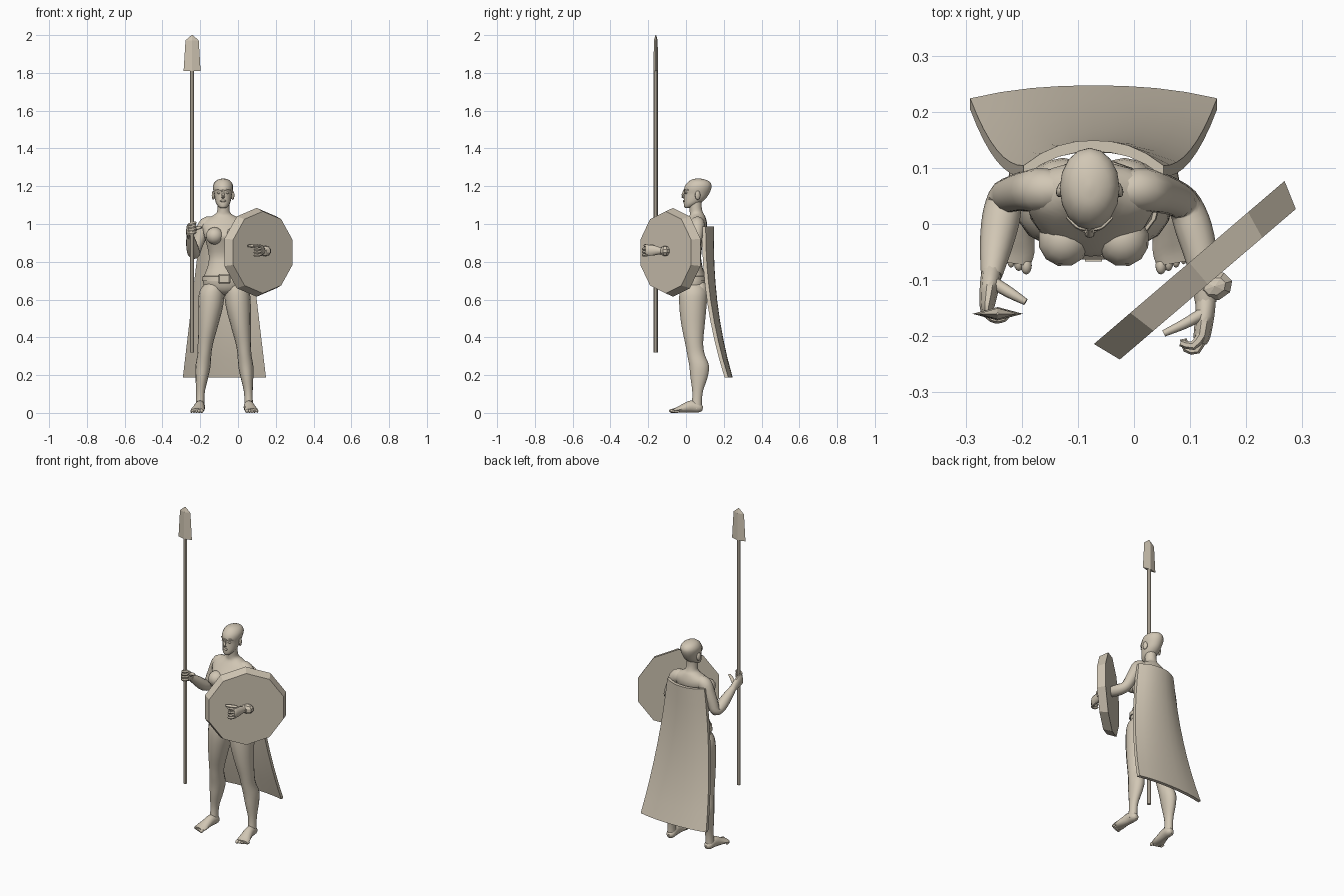
import bpy, bmesh, math
from mathutils import Vector, Matrix

CX = -0.072  # body centre line

# one warm stone colour for the whole figure
STONE = bpy.data.materials.new("stone")
STONE.diffuse_color = (0.64, 0.57, 0.46, 1)


def finish(name, bm, angle=None):
    bmesh.ops.recalc_face_normals(bm, faces=bm.faces)
    me = bpy.data.meshes.new(name)
    bm.to_mesh(me)
    bm.free()
    me.materials.append(STONE)
    if angle:
        me.shade_smooth()
        me.set_sharp_from_angle(angle=math.radians(angle))
    ob = bpy.data.objects.new(name, me)
    bpy.context.collection.objects.link(ob)
    return ob


def dense(rows, k=3):
    """Catmull-Rom resampling of key rows."""
    out = []
    for i in range(len(rows) - 1):
        p = [rows[max(0, min(len(rows) - 1, i + j))] for j in (-1, 0, 1, 2)]
        for s in range(k):
            t = s / k
            out.append([0.5 * (2*b + (c-a)*t + (2*a-5*b+4*c-d)*t*t + (3*b-a-3*c+d)*t**3)
                        for a, b, c, d in zip(*p)])
    return out + [list(rows[-1])]


def loft(name, rings, n=14, angle=50):
    """Skin a list of (centre, u axis, v axis) ellipses."""
    bm = bmesh.new()
    loops = []
    for c, u, v in rings:
        a = [2 * math.pi * i / n for i in range(n)]
        loops.append([bm.verts.new(c + u * math.cos(q) + v * math.sin(q)) for q in a])
    for A, B in zip(loops, loops[1:]):
        for i in range(n):
            j = (i + 1) % n
            bm.faces.new((A[i], A[j], B[j], B[i]))
    bm.faces.new(loops[0])
    bm.faces.new(loops[-1])
    return finish(name, bm, angle)


def stack(name, rows, n=16, k=3):
    """Horizontal slices: z, centre x, half width, front y, back y."""
    return loft(name, [(Vector((x, (f + b) / 2, z)), Vector((w, 0, 0)), Vector((0, (b - f) / 2, 0)))
                       for z, x, w, f, b in dense(rows, k)], n)


def limb(name, rows, n=10, k=3):
    """Tube along a path: x, y, z, width radius, height radius."""
    rows = dense(rows, k)
    pts = [Vector(r[:3]) for r in rows]
    rings = []
    for i, r in enumerate(rows):
        t = (pts[min(i + 1, len(pts) - 1)] - pts[max(i - 1, 0)]).normalized()
        u = t.cross(Vector((0, 0, 1))).normalized()
        rings.append((pts[i], u * r[3], t.cross(u) * r[4]))
    return loft(name, rings, n)


def ball(name, loc, scale, rot=0, n=12, angle=60):
    bm = bmesh.new()
    bmesh.ops.create_uvsphere(bm, u_segments=n, v_segments=n * 2 // 3, radius=1)
    m = Matrix.Translation(loc) @ Matrix.Rotation(rot, 4, 'Z') @ Matrix.Diagonal((*scale, 1))
    bmesh.ops.transform(bm, matrix=m, verts=bm.verts)
    return finish(name, bm, angle)


def box(name, loc, size, bevel=0):
    bm = bmesh.new()
    bmesh.ops.create_cube(bm, size=1, matrix=Matrix.Translation(loc) @ Matrix.Diagonal((*size, 1)))
    if bevel:
        bmesh.ops.bevel(bm, geom=bm.edges[:], offset=bevel, segments=1, affect='EDGES')
    return finish(name, bm)


def drum(name, loc, axis, r1, r2, depth, n, turn=0):
    bm = bmesh.new()
    q = Vector(axis).to_track_quat('Z', 'Y').to_matrix().to_4x4()
    bmesh.ops.create_cone(bm, cap_ends=True, segments=n, radius1=r1, radius2=r2, depth=depth,
                          matrix=Matrix.Translation(loc) @ q @ Matrix.Rotation(turn, 4, 'Z'))
    return finish(name, bm, 30)


# torso and neck
stack("torso", [
    (.625, CX, .04, .01, .08), (.65, CX, .10, -.025, .108), (.71, CX, .112, -.043, .108),
    (.77, CX, .09, -.03, .088), (.83, CX - .002, .08, -.022, .08), (.90, CX - .004, .092, -.045, .09),
    (.935, CX - .005, .101, -.058, .1), (.965, CX - .005, .110, -.042, .108),
    (.995, CX - .005, .117, -.018, .112), (1.02, CX - .005, .105, .002, .108),
    (1.043, CX - .005, .06, .018, .1), (1.06, CX - .005, .036, .02, .09),
    (1.09, CX - .005, .032, .018, .083), (1.14, CX - .005, .032, .015, .085)], 20)
for s, side in ((-1, "right"), (1, "left")):
    ball(side + "_breast", (CX + s * .052, -.028, .937), (.047, .048, .046), s * .25)
    ball(side + "_buttock", (CX + s * .055, .075, .64), (.055, .043, .06))

# head with nose, lips, brows, eyes and ears
HX = CX - .007
stack("head", [
    (1.084, HX, .012, -.004, .02), (1.092, HX, .024, -.010, .04), (1.11, HX, .037, -.012, .075),
    (1.135, HX, .044, -.011, .105), (1.16, HX, .048, -.009, .122), (1.185, HX, .053, -.010, .133),
    (1.207, HX, .052, -.002, .135), (1.226, HX, .041, .015, .122), (1.237, HX, .022, .035, .095),
    (1.241, HX, .003, .06, .07)], 16)
limb("nose", [(HX, -.007, 1.183, .005, .004), (HX, -.014, 1.163, .006, .006), (HX, -.019, 1.145, .009, .006),
              (HX, -.008, 1.138, .007, .003)], 8)
ball("lips", (HX, -.010, 1.122), (.016, .007, .006))
for s, side in ((-1, "right"), (1, "left")):
    ball(side + "_eye", (HX + s * .021, .001, 1.165), (.010, .007, .006))
    limb(side + "_brow", [(HX + s * .008, -.009, 1.176, .004, .004), (HX + s * .022, -.005, 1.182, .004, .004),
                          (HX + s * .040, .012, 1.180, .003, .003)], 6)
    ball(side + "_ear", (HX + s * .051, .062, 1.152), (.008, .015, .024), s * .35)

# legs and bare feet
leg = [(.69, .05, .05, -.02, .09), (.64, .066, .067, -.036, .113), (.56, .074, .066, -.037, .11),
       (.46, .087, .053, -.025, .10), (.37, .100, .041, -.006, .092), (.31, .106, .037, .005, .1),
       (.25, .113, .040, .016, .123), (.19, .119, .034, .022, .116), (.12, .126, .024, .032, .092),
       (.07, .128, .022, .032, .085), (.02, .129, .024, .025, .085)]
foot = [(.126, .088, .022, .012, .012), (.127, .07, .026, .025, .024), (.130, .03, .034, .027, .032),
        (.136, -.01, .025, .031, .024), (.142, -.045, .016, .037, .015), (.146, -.068, .012, .034, .011)]
for s, side in ((-1, "right"), (1, "left")):
    stack(side + "_leg", [(z, CX + s * d, w, f, b) for z, d, w, f, b in leg], 14)
    limb(side + "_foot", [(CX + s * d, y, z, w, h) for d, y, z, w, h in foot], 12)
    for i in range(5):
        d, r = .120 + i * .0135, .011 - i * .0012
        ball(f"{side}_toe_{i + 1}", (CX + s * d, -.074 + i * .006, r), (r * .9, .016, r))

# arms
limb("right_arm", [
    (-.135, .06, 1.0, .035, .04), (-.168, .06, .995, .04, .041), (-.195, .058, .945, .036, .035),
    (-.218, .053, .885, .032, .031), (-.230, .045, .845, .031, .028), (-.237, .01, .855, .034, .032),
    (-.246, -.04, .895, .029, .029), (-.254, -.092, .937, .019, .019)], 12)
limb("left_arm", [
    (-.02, .06, 1.0, .035, .04), (.017, .06, .995, .04, .041), (.047, .055, .945, .036, .035),
    (.075, .045, .885, .032, .031), (.092, .03, .855, .031, .029), (.107, -.01, .85, .033, .032),
    (.122, -.07, .855, .028, .027), (.128, -.14, .858, .019, .018)], 12)

# right hand wrapped round the spear
SX, SY = -.243, -.158
limb("right_palm", [(-.254, -.085, .932, .018, .019), (-.258, -.115, .952, .017, .030),
                    (-.262, -.148, .968, .013, .034), (-.262, -.16, .972, .009, .03)], 10)
for i in range(4):
    z = .945 + i * .0165
    limb(f"right_finger_{i + 1}", [(SX + .017 * math.cos(a), SY + .012 * math.sin(a), z + .003 * j, .0075, .0085)
                                   for j, a in enumerate((2.9, 3.7, 4.5, 5.4, 6.3))], 6, 2)
limb("right_thumb", [(-.25, -.105, .955, .011, .011), (-.222, -.122, .975, .010, .010),
                     (-.193, -.139, .982, .006, .006)], 8)

# left hand reaching out in front of the shield
limb("left_palm", [(.128, -.135, .858, .018, .018), (.126, -.165, .86, .017, .027),
                   (.121, -.20, .86, .015, .030), (.118, -.212, .86, .011, .026)], 10)
for i in range(3):
    z = .838 + i * .016
    limb(f"left_finger_{i + 1}", [(.122, -.203, z, .0085, .0085), (.112, -.224, z - .002, .008, .008),
                                  (.094, -.222, z - .004, .0075, .0075), (.088, -.205, z - .004, .006, .006)], 6, 2)
limb("left_index_finger", [(.12, -.2, .882, .009, .009), (.105, -.217, .886, .008, .008),
                           (.083, -.212, .884, .006, .006)], 6, 2)
limb("left_thumb", [(.122, -.16, .872, .011, .011), (.09, -.178, .883, .009, .009),
                    (.053, -.195, .884, .006, .006)], 8)

# faceted knob on the forearm
ball("bracer_knob", (.144, -.111, .857), (.034, .027, .028), .3, 8, None)

# ten-sided round shield with a tapered rim
drum("shield", (.115, -.088, .85), (.65, -.76, 0), .235, .217, .051, 10)

# spear
drum("spear_shaft", (SX, -.160, 1.07), (0, 0, 1), .011, .011, 1.5, 8)
loft("spear_head", [(Vector((SX, -.160, z)), Vector((w, 0, 0)), Vector((0, d, 0)))
                    for z, w, d in ((1.81, .045, .012), (1.972, .035, .010), (2.0, .003, .002))], 4, None)

# belt with buckle
loft("belt", [(Vector((CX, .034, z)), Vector((w, 0, 0)), Vector((0, w * .69, 0)))
              for z, w in ((.698, .112), (.699, .118), (.723, .116), (.724, .110))], 20, 30)
box("buckle", (CX, -.052, .709), (.062, .022, .05), .006)
box("buckle_pin", (CX, -.064, .709), (.03, .006, .008))

# cape: flared sheet, curved round the back and sweeping outward
bm = bmesh.new()
NU, NV = 8, 8
grid = []
for j in range(NV + 1):
    t = j / NV
    row = []
    for i in range(NU + 1):
        u = 2 * i / NU - 1
        bulge = (.045 - .022 * t) * (1 - abs(u) ** 2.3)
        row.append(bm.verts.new((CX + u * (.125 + .095 * t), .104 + .12 * t ** 2.1 + bulge, .988 - .80 * t)))
    grid.append(row)
for A, B in zip(grid, grid[1:]):
    for i in range(NU):
        bm.faces.new((A[i], B[i], B[i + 1], A[i + 1]))
bm.normal_update()
if bm.faces[:][NU // 2].normal.y < 0:
    bmesh.ops.reverse_faces(bm, faces=bm.faces)
back = {tuple(round(c, 5) for c in v.co) for v in bm.verts}
front = bmesh.ops.duplicate(bm, geom=bm.faces[:])
rim = [e for e in bm.edges if e.is_boundary]
for v in {v for g in front["geom"] if isinstance(g, bmesh.types.BMFace) for v in g.verts}:
    v.co.y -= .02
bmesh.ops.bridge_loops(bm, edges=rim)
finish("cape", bm, 40)
